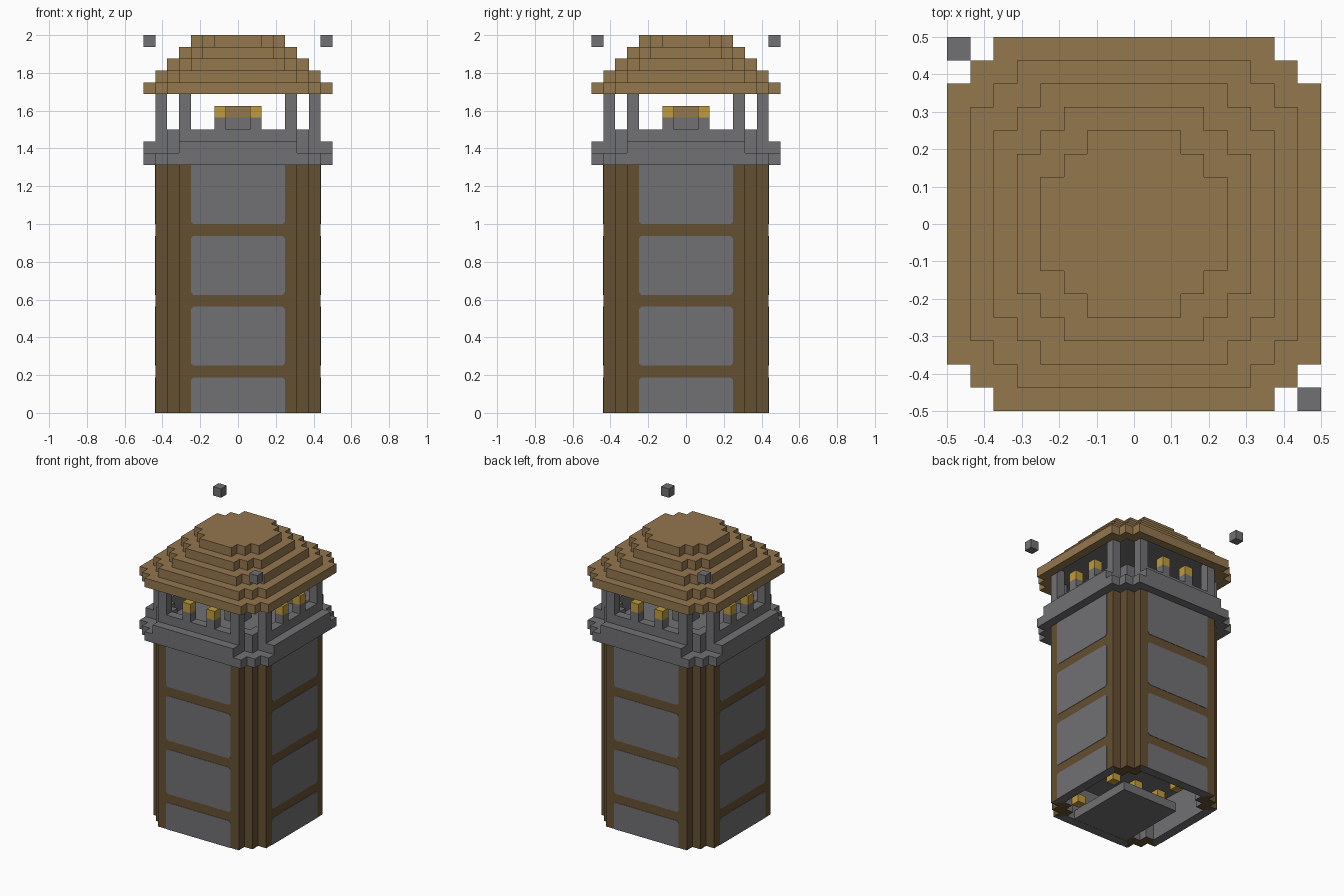
import bpy, bmesh
from mathutils import Matrix, Vector

cube = bpy.data.objects.get("Cube")
if cube:
    bpy.data.objects.remove(cube)

U = 1 / 16  # block size


def material(name, r, g, b):
    m = bpy.data.materials.new(name)
    m.use_nodes = True
    m.diffuse_color = (r, g, b, 1)
    m.node_tree.nodes["Principled BSDF"].inputs["Base Color"].default_value = (r, g, b, 1)
    return m


STONE = material("stone grey", 0.165, 0.16, 0.17)
TIMBER = material("dark timber", 0.13, 0.08, 0.032)
ROOF = material("roof brown", 0.29, 0.184, 0.076)
FLAME = material("flame yellow", 0.52, 0.33, 0.045)


def finish(bm, name, *mats):
    bmesh.ops.recalc_face_normals(bm, faces=bm.faces)
    bm.transform(Matrix.Scale(U, 4))
    mesh = bpy.data.meshes.new(name)
    bm.to_mesh(mesh)
    bm.free()
    for m in mats:
        mesh.materials.append(m)
    ob = bpy.data.objects.new(name, mesh)
    bpy.context.collection.objects.link(ob)
    return ob


def stepped_outline(h):
    """Square of half width h with two block steps at every corner."""
    quarter = [(h, h - 2), (h - 1, h - 2), (h - 1, h - 1), (h - 2, h - 1), (h - 2, h)]
    pts = []
    for _ in range(4):
        pts += quarter
        quarter = [(-y, x) for x, y in quarter]
    return pts


def loop(bm, h, z):
    return [bm.verts.new((x, y, z)) for x, y in stepped_outline(h)]


def bridge(bm, a, b, mat=0):
    n = len(a)
    faces = [bm.faces.new((a[i], a[(i + 1) % n], b[(i + 1) % n], b[i])) for i in range(n)]
    for f in faces:
        f.material_index = mat
    return faces


def slab(name, h, z0, z1, mat):
    bm = bmesh.new()
    low, high = loop(bm, h, z0), loop(bm, h, z1)
    bridge(bm, low, high)
    bm.faces.new(low)
    bm.faces.new(high)
    return finish(bm, name, mat)


def pan(name, h, z_open, z_closed, z_floor, mat, inner, rim_rule=None):
    """Stepped block hollowed out from its open end."""
    bm = bmesh.new()
    closed, rim = loop(bm, h, z_closed), loop(bm, h, z_open)
    lip, floor = loop(bm, h - 1, z_open), loop(bm, h - 1, z_floor)
    bm.faces.new(closed)
    bridge(bm, closed, rim)
    for f in bridge(bm, rim, lip):
        c = f.calc_center_median()
        f.material_index = 1 if rim_rule and rim_rule(c) else 0
    bridge(bm, lip, floor, 1)
    bm.faces.new(floor).material_index = 1
    return finish(bm, name, mat, inner)


def boxes(name, mat, spans):
    """Boxes given by opposite corners, joined as one part."""
    bm = bmesh.new()
    for a, b in spans:
        a, b = Vector(a), Vector(b)
        size = Matrix.Diagonal((b - a).to_4d())
        size[3][3] = 1
        bmesh.ops.create_cube(bm, size=1, matrix=Matrix.Translation((a + b) / 2) @ size)
    return finish(bm, name, mat)


def four_sides(x0, x1, depth0, depth1, z0, z1):
    """Same box repeated on all four sides."""
    out = []
    for s in (-1, 1):
        d0, d1 = sorted((s * depth0, s * depth1))
        out.append(((x0, d0, z0), (x1, d1, z1)))
        out.append(((d0, x0, z0), (d1, x1, z1)))
    return out


# Shaft: timber outside, stone cavity below
pan("shaft", 7, 0, 21, 4, TIMBER, STONE, lambda c: min(abs(c.x), abs(c.y)) < 4)

# Stone wall panels between the beams
bm = bmesh.new()
for z0, z1 in ((0, 3), (4, 9), (10, 15), (16, 21)):
    c0 = 0.22 if z0 else 0
    c1 = 0.22 if z1 < 21 else 0
    right = [(4 - c0, z0), (4, z0 + c0), (4, z1 - c1), (4 - c1, z1)]
    outline = list(dict.fromkeys(right + [(-x, z) for x, z in reversed(right)]))
    for k in range(4):
        turn = Matrix.Rotation(k * 1.5707963, 3, 'Z')
        rows = [[bm.verts.new(turn @ Vector((x, y, z))) for x, z in outline] for y in (-7.04, -6.98)]
        bridge(bm, *rows)
        for r in rows:
            bm.faces.new(r)
finish(bm, "wall_panels", STONE)

# Cavity floor slab and lamps
boxes("cavity_slab", STONE, [((-4, -6, 0.02), (3, 2, 1))])
boxes("cavity_lamps", FLAME,
      [((x, y, 3), (x + 1, y + 1, 4)) for x, y in ((1, -2), (-2, -2), (-5, -2), (-5, 1))]
      + [((4, -4, 0.1), (5, -3, 1))])

# Gallery: ledge, parapet, outer sills
slab("gallery_ledge", 8, 21, 22, STONE)
pan("parapet", 7, 24, 21.5, 22.01, STONE, STONE)
boxes("outer_sills", STONE, four_sides(-5, 5, 6.9, 8, 21.9, 23))

# Pillars carrying the roof
boxes("pillars", STONE,
      four_sides(-5, -4, 6, 7, 23.9, 27.6) + four_sides(4, 5, 6, 7, 23.9, 27.6))

# Torches on the parapet
for part, mat, z0, z1 in (("torch_posts", STONE, 23.9, 25), ("torch_flames", FLAME, 25, 26)):
    boxes(part, mat, four_sides(-2, -1, 6, 7, z0, z1) + four_sides(1, 2, 6, 7, z0, z1))

# Central stand in the gallery
boxes("stand_base", STONE, [((-1, -1, 22), (1, 1, 25))])
boxes("stand_top", ROOF, [((-1, -1, 25), (1, 1, 26))])

# Roof: hollow eaves with shrinking tiers above
pan("roof_eaves", 8, 27, 28, 27.5, ROOF, STONE)
for i in range(4):
    slab(f"roof_tier_{i + 1}", 7 - i, 28 + i, 29 + i, ROOF)

# Floating corner blocks
boxes("corner_blocks", STONE, [((-8, 7, 31), (-7, 8, 32)), ((7, -8, 31), (8, -7, 32))])
